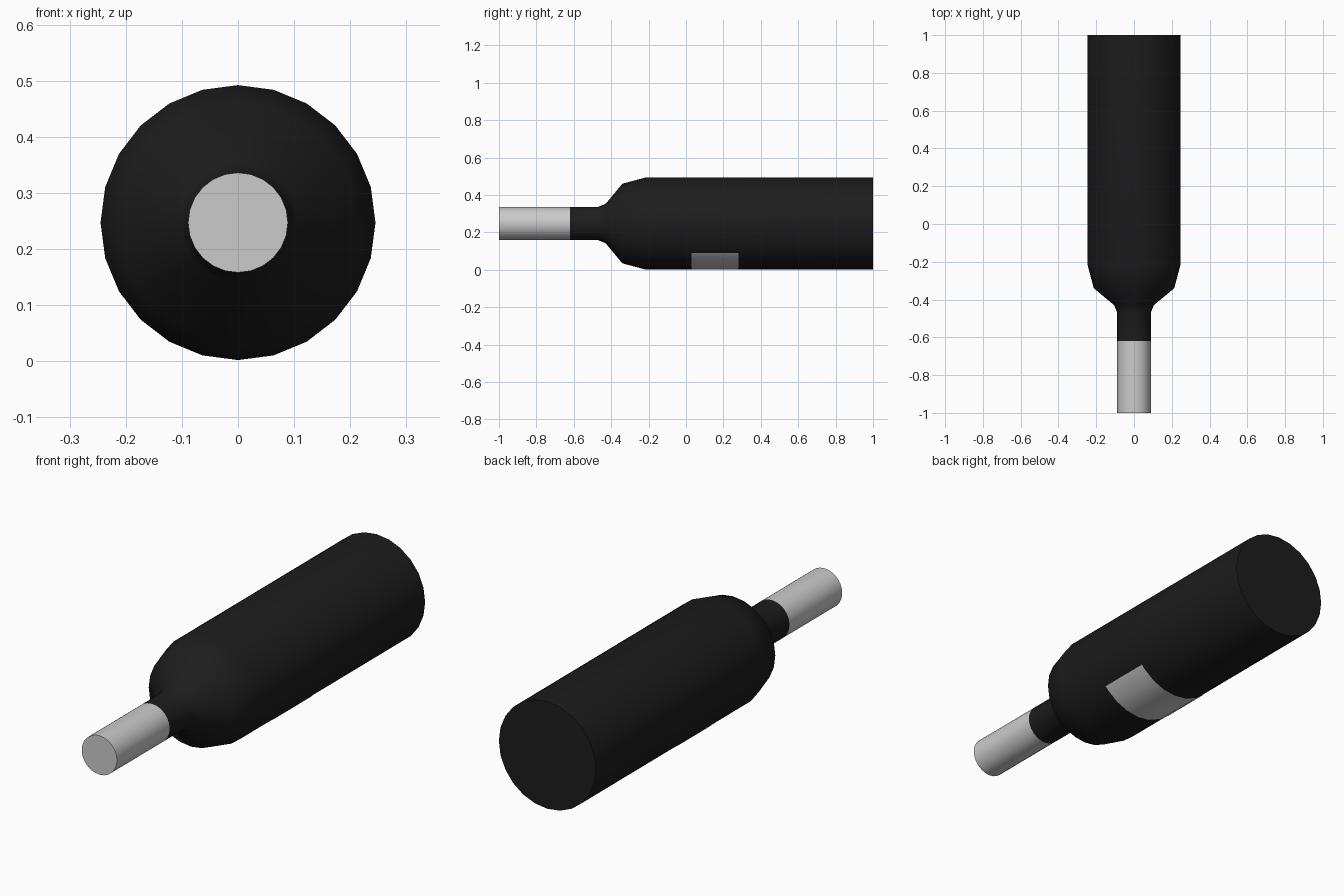
import bpy
import bmesh
from math import sin, cos, radians, tau

if "Cube" in bpy.data.objects:
    bpy.data.objects.remove(bpy.data.objects["Cube"])

SIDES = 24
AXIS_Z = 0.247


def material(name, value):
    mat = bpy.data.materials.new(name)
    mat.diffuse_color = (value, value, value, 1)
    mat.use_nodes = True
    mat.node_tree.nodes["Principled BSDF"].inputs["Base Color"].default_value = mat.diffuse_color
    return mat


def finish(bm, name, mat=None):
    mesh = bpy.data.meshes.new(name)
    bm.to_mesh(mesh)
    bm.free()
    obj = bpy.data.objects.new(name, mesh)
    bpy.context.collection.objects.link(obj)
    if mat:
        mesh.materials.append(mat)
    bpy.ops.object.select_all(action='DESELECT')
    obj.select_set(True)
    bpy.context.view_layer.objects.active = obj
    bpy.ops.object.shade_smooth_by_angle(angle=radians(50))
    return obj


def lathe(name, profile, cap_front=False, cap_back=False, mat=None):
    """Revolve (y, radius) points around the lengthwise axis."""
    bm = bmesh.new()
    rings = [[bm.verts.new((r * sin(tau * i / SIDES), y, AXIS_Z + r * cos(tau * i / SIDES)))
              for i in range(SIDES)] for y, r in profile]
    for a, b in zip(rings, rings[1:]):
        for i in range(SIDES):
            j = (i + 1) % SIDES
            bm.faces.new((a[i], a[j], b[j], b[i]))
    if cap_front:
        bm.faces.new(rings[0])
    if cap_back:
        bm.faces.new(rings[-1])
    bmesh.ops.recalc_face_normals(bm, faces=bm.faces)
    # an open band must also face away from the axis
    side = next(f for f in bm.faces if len(f.verts) == 4)
    c = side.calc_center_median()
    if side.normal.x * c.x + side.normal.z * (c.z - AXIS_Z) < 0:
        bmesh.ops.reverse_faces(bm, faces=bm.faces)
    return finish(bm, name, mat)


black = material("dark_glass", 0.012)

# Dark bottle body with shoulder and lower neck
lathe("bottle_body", [(-0.62, 0.089), (-0.47, 0.089), (-0.43, 0.105),
                      (-0.34, 0.213), (-0.22, 0.245), (1.0, 0.245)],
      cap_back=True, mat=black)

# Grey wrapper around the mouth
lathe("neck_wrapper", [(-1.0, 0.089), (-0.62, 0.089)], cap_front=True)

# Grey label hugging the underside, following the body facets
bm = bmesh.new()
R = 0.247
strip = []
for a in (-45, -30, -15, 0, 15, 30, 45, 50):
    x, z = R * sin(radians(a)), AXIS_Z - R * cos(radians(a))
    strip.append([bm.verts.new((x, y, z)) for y in (0.03, 0.28)])
for p, q in zip(strip, strip[1:]):
    bm.faces.new((p[0], p[1], q[1], q[0]))
bm.normal_update()
finish(bm, "label")
